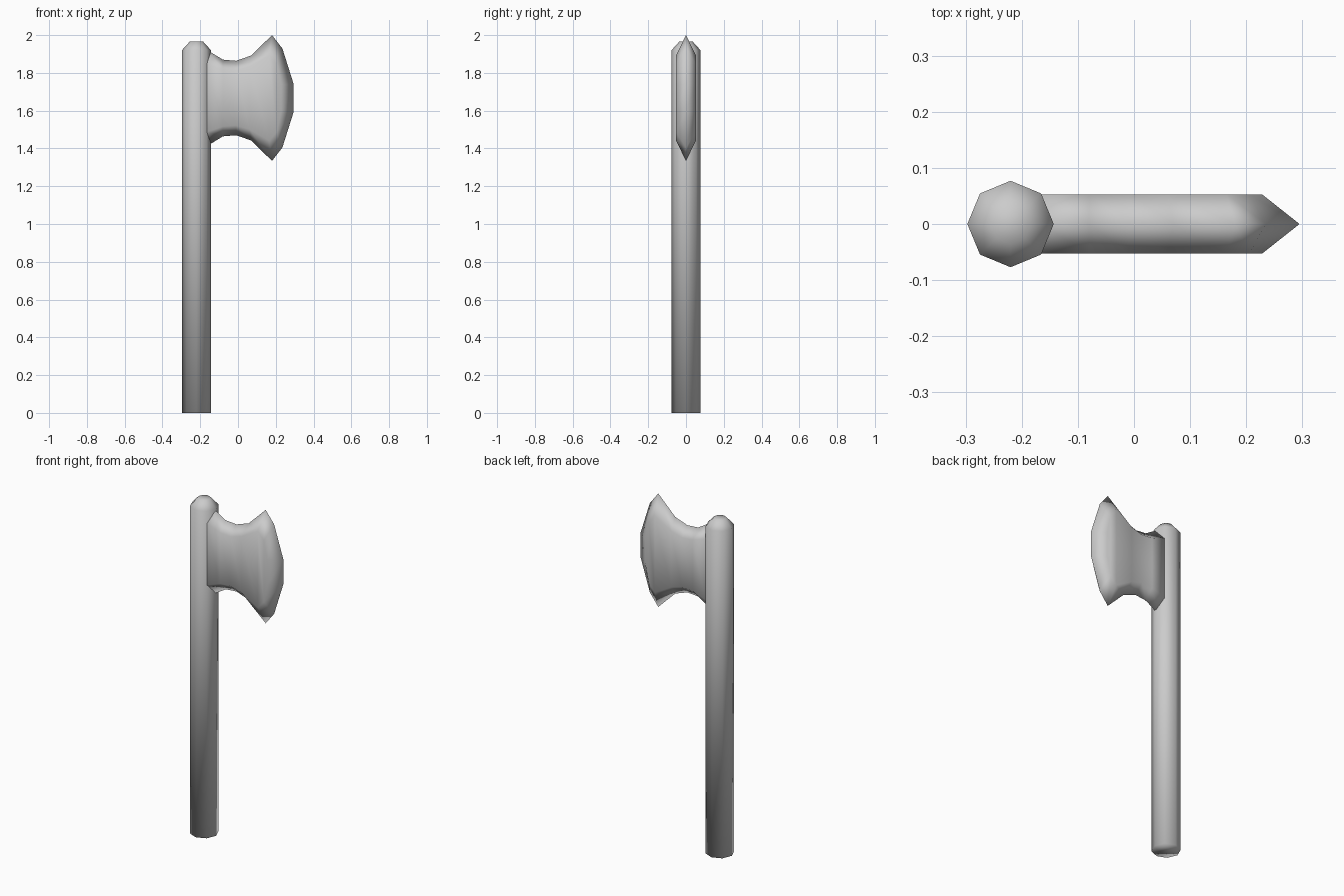
import bpy, bmesh
from math import cos, sin, pi

cube = bpy.data.objects.get("Cube")
if cube:
    bpy.data.objects.remove(cube, do_unlink=True)

grey = bpy.data.materials.new("plain grey")
grey.use_nodes = True
colour = (0.6, 0.6, 0.6, 1)
grey.diffuse_color = colour
grey.node_tree.nodes["Principled BSDF"].inputs["Base Color"].default_value = colour


def finish(name, bm):
    bmesh.ops.recalc_face_normals(bm, faces=bm.faces)
    for face in bm.faces:
        face.smooth = True
    mesh = bpy.data.meshes.new(name)
    bm.to_mesh(mesh)
    bm.free()
    mesh.materials.append(grey)
    obj = bpy.data.objects.new(name, mesh)
    bpy.context.scene.collection.objects.link(obj)
    return obj


def bridge(bm, a, b):
    for i in range(len(a)):
        j = (i + 1) % len(a)
        bm.faces.new((a[i], a[j], b[j], b[i]))


# Octagonal handle with a chamfered top
bm = bmesh.new()
sides = 8
rings = []
for radius, z in [(0.077, 0), (0.077, 1.92), (0.036, 1.965)]:
    rings.append([bm.verts.new((-0.22 + radius * cos(2 * pi * i / sides),
                                radius * sin(2 * pi * i / sides), z))
                  for i in range(sides)])
for low, high in zip(rings, rings[1:]):
    bridge(bm, low, high)
bm.faces.new(rings[0])
bm.faces.new(rings[-1])
finish("handle", bm)

# Blade: six-sided sections, thin at the rim and thick at the cheeks
# Each section: rim x, rim half height, cheek x, cheek half height
sections = [
    (-0.165, 0.255, -0.165, 0.18),
    (-0.08, 0.203, -0.08, 0.15),
    (-0.01, 0.197, -0.01, 0.145),
    (0.07, 0.225, 0.06, 0.165),
    (0.18, 0.333, 0.165, 0.225),
    (0.235, 0.262, 0.205, 0.18),
    (0.295, 0.072, 0.228, 0.072),
]
mid, thick = 1.667, 0.053
bm = bmesh.new()
rings = []
for rim_x, rim_h, cheek_x, cheek_h in sections:
    points = [(rim_x, 0, rim_h), (cheek_x, -thick, cheek_h),
              (cheek_x, -thick, -cheek_h), (rim_x, 0, -rim_h),
              (cheek_x, thick, -cheek_h), (cheek_x, thick, cheek_h)]
    rings.append([bm.verts.new((x, y, mid + z)) for x, y, z in points])
for a, b in zip(rings, rings[1:]):
    bridge(bm, a, b)
# Back of the blade, then the two bevels that meet at the cutting edge
bm.faces.new(rings[0])
tip = rings[-1]
bm.faces.new((tip[0], tip[1], tip[2], tip[3]))
bm.faces.new((tip[3], tip[4], tip[5], tip[0]))
finish("blade", bm)
